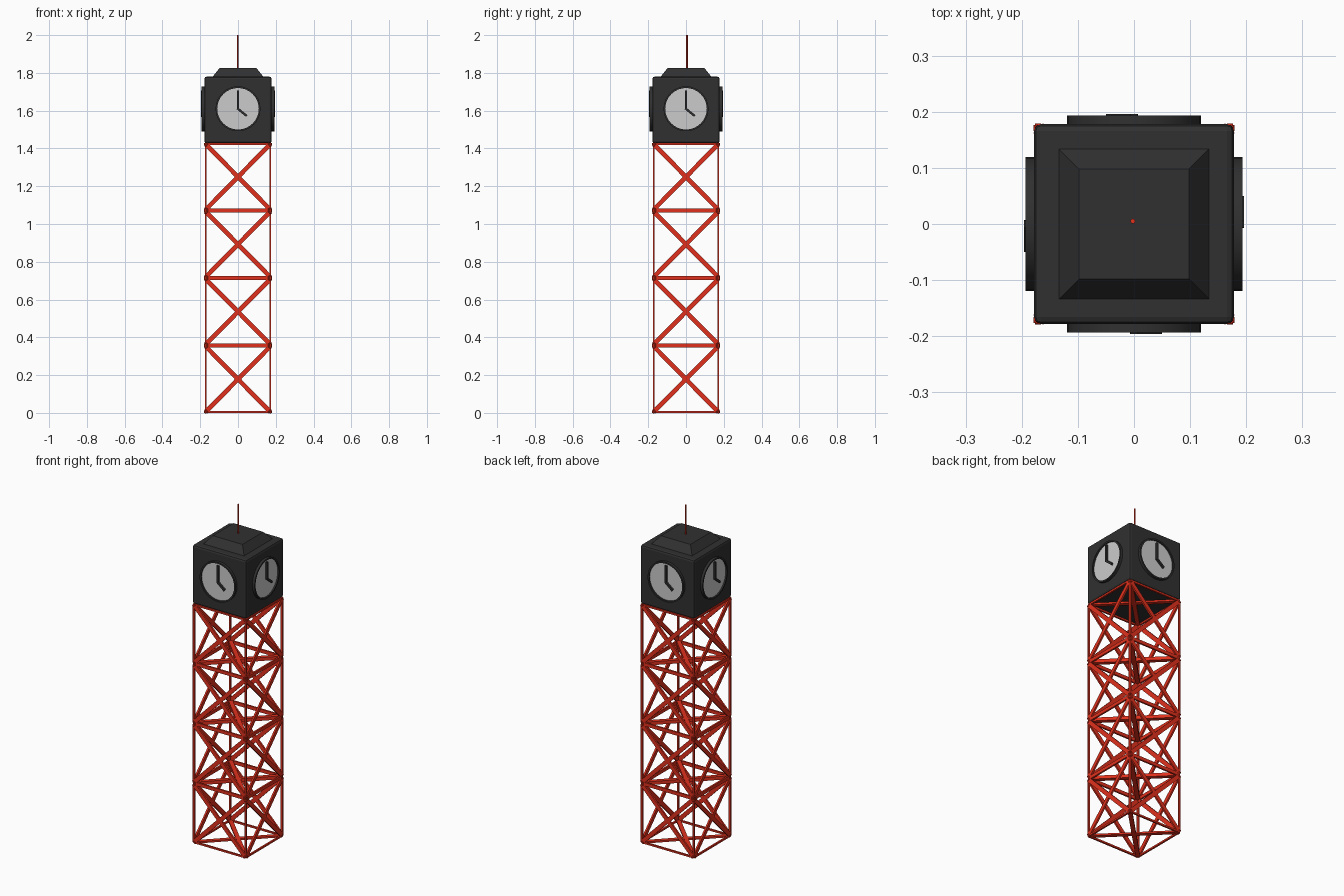
import bpy, bmesh, math
from mathutils import Vector, Matrix

if "Cube" in bpy.data.objects:
    bpy.data.objects.remove(bpy.data.objects["Cube"])


def material(name, color):
    m = bpy.data.materials.new(name)
    m.diffuse_color = (*color, 1)
    m.use_nodes = True
    m.node_tree.nodes["Principled BSDF"].inputs["Base Color"].default_value = m.diffuse_color
    return m


RED = material("red_paint", (0.75, 0.03, 0.012))
DARK = material("dark_metal", (0.03, 0.03, 0.03))


def finish(name, bm, mat=None, smooth=False):
    bmesh.ops.recalc_face_normals(bm, faces=bm.faces)
    me = bpy.data.meshes.new(name)
    bm.to_mesh(me)
    bm.free()
    ob = bpy.data.objects.new(name, me)
    bpy.context.collection.objects.link(ob)
    if mat:
        me.materials.append(mat)
    if smooth:
        bpy.context.view_layer.objects.active = ob
        ob.select_set(True)
        bpy.ops.object.shade_smooth_by_angle(angle=math.radians(35))
        ob.select_set(False)
    return ob


def bar(bm, a, b, normal, width, depth):
    """Flat strip from a to b, thin along the given normal."""
    a, b, n = Vector(a), Vector(b), Vector(normal)
    d = b - a
    z = d.normalized()
    x = n.cross(z).normalized()
    y = z.cross(x)
    rot = Matrix((x, y, z)).transposed().to_4x4()
    m = Matrix.Translation((a + b) / 2) @ rot @ Matrix.Diagonal((width, depth, d.length, 1))
    bmesh.ops.create_cube(bm, size=1, matrix=m)


def quarter_turns():
    return [Matrix.Rotation(i * math.pi / 2, 4, 'Z') for i in range(4)]


# Lattice mast: four stacked bays, each braced on all six sides
BAY, H, T = 0.357, 0.171, 0.010
for i in range(4):
    z0, z1 = i * BAY + T / 2, (i + 1) * BAY - T / 2
    bm = bmesh.new()
    for r in quarter_turns():
        def p(x, z):
            return r @ Vector((x, -H, z))
        n = r @ Vector((0, -1, 0))
        bar(bm, p(-H, z0), p(-H, z1), n, T, T)
        for z in (z0, z1):
            bar(bm, p(-H, z), p(H, z), n, T, T)
        bar(bm, p(-H, z0), p(H, z1), n, 0.024, T)
        bar(bm, p(H, z0), p(-H, z1), n, 0.024, T)
    for z in (z0, z1):
        for s in (1, -1):
            bar(bm, (-H, -H * s, z), (H, H * s, z), (0, 0, 1), 0.024, T)
    finish(f"mast_bay_{i + 1}", bm, RED)

# Clock housing with softened edges
bm = bmesh.new()
bmesh.ops.create_cube(bm, size=1, matrix=Matrix.Translation((0, 0, 1.604)) @
                      Matrix.Diagonal((0.356, 0.356, 0.352, 1)))
bmesh.ops.bevel(bm, geom=bm.edges[:], offset=0.012, segments=2, profile=0.5, affect='EDGES')
finish("clock_housing", bm, DARK)

# Tapered roof cap
bm = bmesh.new()
bmesh.ops.create_cone(bm, cap_ends=True, segments=4, radius1=0.138 * math.sqrt(2),
                      radius2=0.098 * math.sqrt(2), depth=0.05,
                      matrix=Matrix.Translation((0, 0, 1.80)) @ Matrix.Rotation(math.pi / 4, 4, 'Z'))
finish("roof_cap", bm, DARK)

# Antenna
bm = bmesh.new()
bmesh.ops.create_cone(bm, cap_ends=True, segments=8, radius1=0.0045, radius2=0.0045,
                      depth=0.18, matrix=Matrix.Translation((-0.002, 0.005, 1.91)))
finish("antenna", bm, RED)

# Clocks on all four sides: rim, dial and hands
CZ = 1.61
tilt = Matrix.Rotation(math.pi / 2, 4, 'X')
for i, r in enumerate(quarter_turns()):
    # Rim: square section spun around the dial axis
    bm = bmesh.new()
    sec = [bm.verts.new((x, y, CZ)) for x, y in
           ((0.110, -0.172), (0.110, -0.193), (0.119, -0.193), (0.119, -0.172))]
    edges = [bm.edges.new((sec[k], sec[(k + 1) % 4])) for k in range(4)]
    bmesh.ops.spin(bm, geom=sec + edges, cent=(0, 0, CZ), axis=(0, 1, 0),
                   angle=math.tau, steps=32)
    bmesh.ops.remove_doubles(bm, verts=bm.verts, dist=1e-5)
    bm.transform(r)
    finish(f"clock_rim_{i + 1}", bm, DARK, True)

    bm = bmesh.new()
    bmesh.ops.create_cone(bm, cap_ends=True, segments=32, radius1=0.111, radius2=0.111,
                          depth=0.014, matrix=Matrix.Translation((0, -0.178, CZ)) @ tilt)
    bm.transform(r)
    finish(f"clock_dial_{i + 1}", bm, None, True)

    bm = bmesh.new()
    bar(bm, (0, -0.190, CZ - 0.004), (0, -0.190, CZ + 0.098), (0, -1, 0), 0.012, 0.012)
    bar(bm, (-0.003, -0.190, CZ + 0.002), (0.046, -0.190, CZ - 0.038), (0, -1, 0), 0.012, 0.012)
    bm.transform(r)
    finish(f"clock_hands_{i + 1}", bm, DARK)
